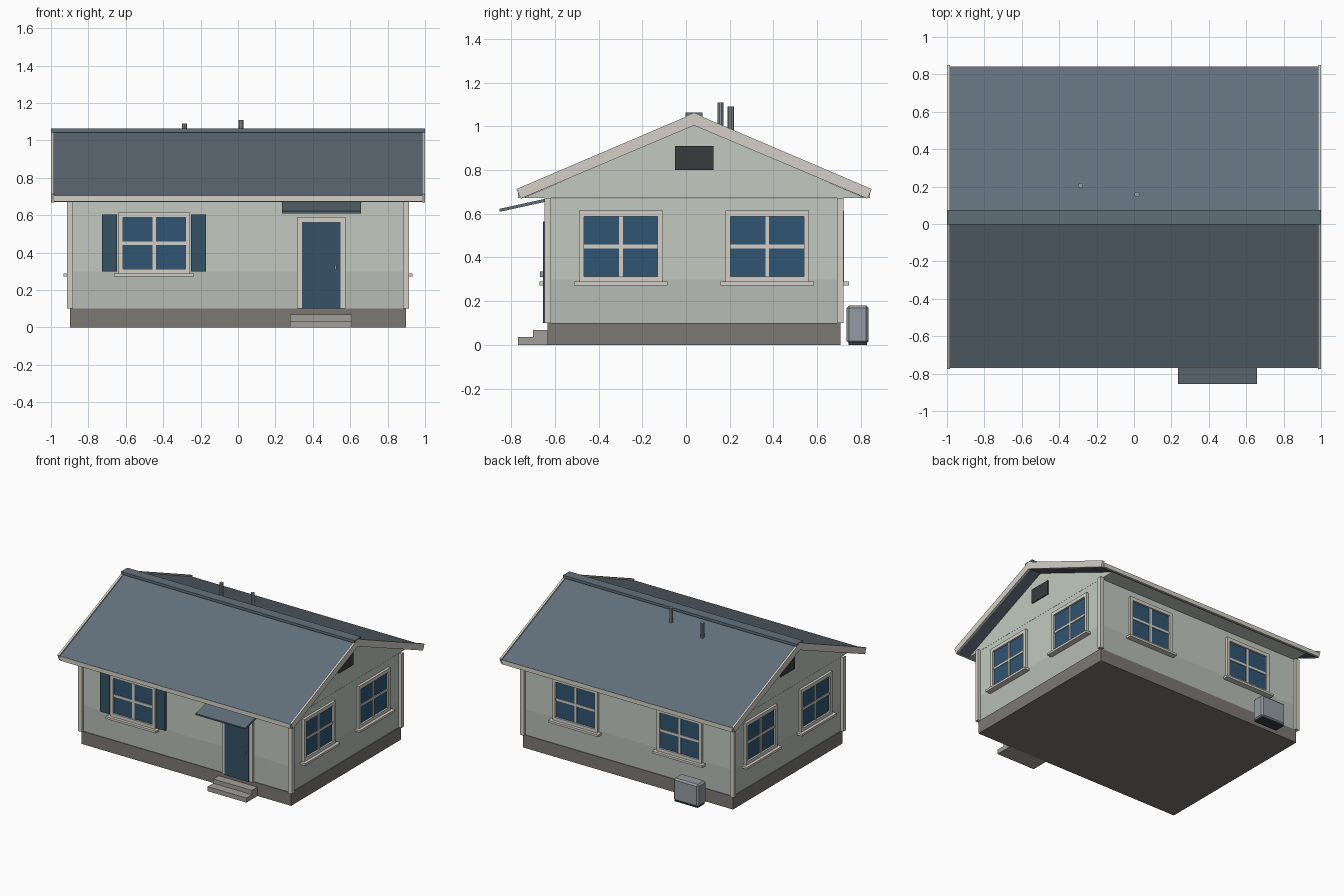
import bpy, bmesh
from math import pi
from mathutils import Matrix, Vector

if "Cube" in bpy.data.objects:
    bpy.data.objects.remove(bpy.data.objects["Cube"])

CY = 0.037            # y of the ridge line
WX, WY = 0.89, 0.665  # half sizes of the walls


def material(name, r, g, b):
    m = bpy.data.materials.new(name)
    m.diffuse_color = (r, g, b, 1)
    m.use_nodes = True
    m.node_tree.nodes["Principled BSDF"].inputs["Base Color"].default_value = m.diffuse_color
    return m


WALL = material("wall_paint", 0.54, 0.59, 0.53)
LOWER = material("lower_wall_paint", 0.47, 0.51, 0.46)
TRIM = material("trim_paint", 0.66, 0.63, 0.57)
ROOF = material("roofing", 0.12, 0.16, 0.195)
BLUE = material("door_paint", 0.035, 0.085, 0.13)
GLASS = material("glass", 0.03, 0.09, 0.17)
STONE = material("foundation_stone", 0.2, 0.185, 0.17)
STEP = material("step_concrete", 0.36, 0.35, 0.32)
DARK = material("dark_metal", 0.04, 0.045, 0.05)
METAL = material("grey_metal", 0.3, 0.33, 0.36)


def finish(name, bm, mat):
    bmesh.ops.recalc_face_normals(bm, faces=bm.faces)
    me = bpy.data.meshes.new(name)
    bm.to_mesh(me)
    bm.free()
    me.materials.append(mat)
    ob = bpy.data.objects.new(name, me)
    bpy.context.collection.objects.link(ob)
    return ob


def boxes(name, mat, items, place=Matrix()):
    """Several boxes (x0, x1, y0, y1, z0, z1) in one object."""
    bm = bmesh.new()
    for x0, x1, y0, y1, z0, z1 in items:
        mid = Vector(((x0 + x1) / 2, (y0 + y1) / 2, (z0 + z1) / 2))
        size = Matrix.Diagonal((x1 - x0, y1 - y0, z1 - z0, 1))
        bmesh.ops.create_cube(bm, size=1, matrix=place @ Matrix.Translation(mid) @ size)
    return finish(name, bm, mat)


def extrude_x(name, mat, profile, x0, x1):
    """Profile of (y, z) points extruded along x."""
    bm = bmesh.new()
    face = bm.faces.new([bm.verts.new((x0, y, z)) for y, z in profile])
    out = bmesh.ops.extrude_face_region(bm, geom=[face])
    verts = [v for v in out["geom"] if isinstance(v, bmesh.types.BMVert)]
    bmesh.ops.translate(bm, verts=verts, vec=(x1 - x0, 0, 0))
    return finish(name, bm, mat)


def mirrored(half):
    """Chevron profile from its right half, mirrored about the ridge."""
    return [(CY + d, z) for d, z in half] + [(CY - d, z) for d, z in reversed(half) if d]


def window(name, place):
    # Local frame: wall plane at y = 0, outside is -y
    w, g, zb, zt, zm = 0.192, 0.168, 0.287, 0.615, 0.451
    boxes(name + "_glass", GLASS, [(-g, g, -0.006, 0.01, 0.31, 0.59)], place)
    boxes(name + "_frame", TRIM, [
        (-w, -g, -0.02, 0.01, zb, zt), (g, w, -0.02, 0.01, zb, zt),
        (-g, g, -0.02, 0.01, 0.588, zt), (-g, g, -0.02, 0.01, zb, 0.313),
        (-0.009, 0.009, -0.012, 0.01, 0.313, 0.588),
        (-g, g, -0.012, 0.01, zm - 0.009, zm + 0.009)], place)
    boxes(name + "_sill", TRIM, [(-0.214, 0.214, -0.043, 0.01, 0.272, 0.289)], place)


# Foundation, walls and gable
boxes("foundation", STONE, [(-0.897, 0.897, CY - 0.67, CY + 0.67, 0, 0.1)])
boxes("lower_wall", LOWER, [(-WX, WX, CY - WY, CY + WY, 0.1, 0.3)])
boxes("upper_wall", WALL, [(-WX, WX, CY - WY, CY + WY, 0.3, 0.67)])
extrude_x("gable", WALL, [(CY, 1.008), (CY + 0.785, 0.671), (CY - 0.785, 0.671)], -WX, WX)

# Corner boards
boxes("corner_boards", TRIM, [
    (min(sx * 0.882, sx * 0.914), max(sx * 0.882, sx * 0.914),
     CY + min(sy * 0.655, sy * 0.684), CY + max(sy * 0.655, sy * 0.684), 0.1, 0.672)
    for sx in (-1, 1) for sy in (-1, 1)])

# Roof, bargeboards, fascias and ridge cap
extrude_x("roof", ROOF, mirrored([(0, 1.05), (0.805, 0.706), (0.79, 0.67), (0, 1.007)]), -0.985, 0.985)
for side, x0, x1 in (("left", -1.0, -0.984), ("right", 0.984, 1.0)):
    extrude_x(side + "_bargeboard", TRIM,
              mirrored([(0, 1.06), (0.813, 0.713), (0.794, 0.669), (0, 1.004)]), x0, x1)
boxes("fascias", TRIM, [
    (-0.985, 0.985, CY - 0.806, CY - 0.785, 0.672, 0.705),
    (-0.985, 0.985, CY + 0.785, CY + 0.806, 0.672, 0.705)])
boxes("ridge_cap", ROOF, [(-0.999, 0.999, CY - 0.039, CY + 0.039, 1.043, 1.063)])

# Vent pipes
for i, (x, y, top) in enumerate([(-0.285, 0.205, 1.09), (0.015, 0.158, 1.11)]):
    bm = bmesh.new()
    bmesh.ops.create_cone(bm, cap_ends=True, segments=10, radius1=0.014, radius2=0.014,
                          depth=top - 0.95, matrix=Matrix.Translation((x, y, (top + 0.95) / 2)))
    finish(f"vent_pipe_{i + 1}", bm, METAL)

# Windows on every wall
T, R = Matrix.Translation, Matrix.Rotation
window("front_window", T((-0.448, CY - WY, 0)))
for i, s in enumerate((-1, 1)):
    window(f"back_window_{i + 1}", T((s * 0.445, CY + WY, 0)) @ R(pi, 4, 'Z'))
    window(f"right_window_{i + 1}", T((WX, CY + s * 0.335, 0)) @ R(pi / 2, 4, 'Z'))
    window(f"left_window_{i + 1}", T((-WX, CY + s * 0.335, 0)) @ R(-pi / 2, 4, 'Z'))

# Shutters and gable vents
F = CY - WY
boxes("shutters", BLUE, [(-0.727, -0.647, F - 0.018, F + 0.01, 0.3, 0.603),
                         (-0.25, -0.17, F - 0.018, F + 0.01, 0.3, 0.603)])
boxes("gable_vents", DARK, [(-WX - 0.008, -WX + 0.01, -0.051, 0.125, 0.8, 0.911),
                            (WX - 0.01, WX + 0.008, -0.051, 0.125, 0.8, 0.911)])

# Door with frame, knob, awning and steps
boxes("door_frame", TRIM, [(0.315, 0.342, F - 0.02, F + 0.01, 0.1, 0.59),
                           (0.549, 0.576, F - 0.02, F + 0.01, 0.1, 0.59),
                           (0.342, 0.549, F - 0.02, F + 0.01, 0.565, 0.59)])
boxes("door", BLUE, [(0.342, 0.549, F - 0.027, F + 0.01, 0.1, 0.565)])
boxes("door_handle", METAL, [(0.517, 0.526, F - 0.04, F - 0.02, 0.311, 0.335)])
extrude_x("awning", ROOF, [(-0.855, 0.622), (-0.852, 0.609), (F, 0.658), (F, 0.672)], 0.235, 0.658)
boxes("steps", STEP, [(0.278, 0.61, -0.70, F, 0, 0.068),
                      (0.278, 0.61, -0.768, -0.70, 0, 0.035)])

# Outdoor cooling unit with chamfered edges
unit = boxes("cooling_unit", METAL, [(-0.688, -0.475, 0.735, 0.836, 0.006, 0.18)])
bevel = unit.modifiers.new("chamfer", 'BEVEL')
bevel.width, bevel.segments = 0.012, 1
boxes("cooling_unit_base", DARK, [(-0.68, -0.483, 0.743, 0.828, 0, 0.012)])
